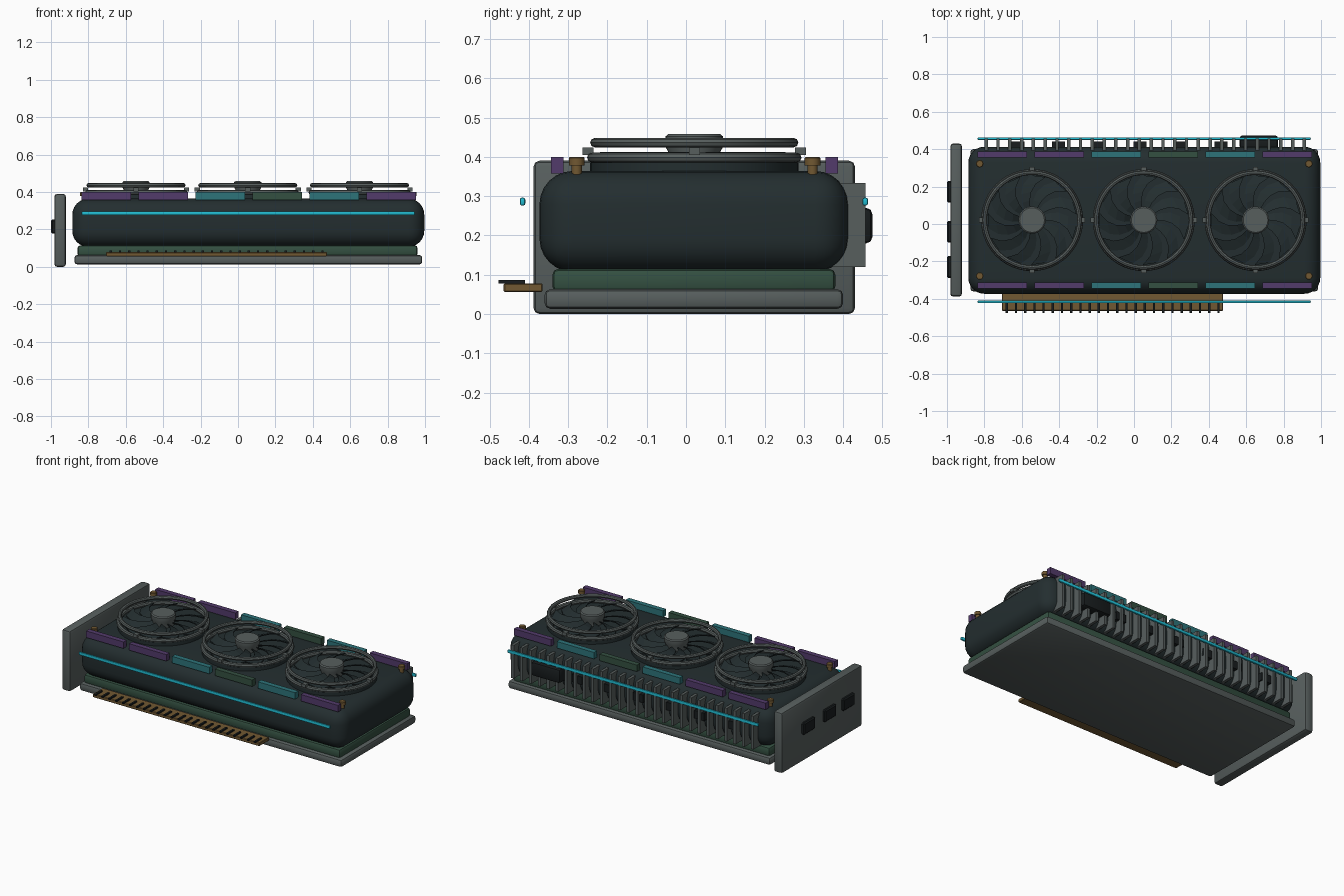
import bpy, bmesh, math
from mathutils import Matrix, Vector

if "Cube" in bpy.data.objects:
    bpy.data.objects.remove(bpy.data.objects["Cube"])


def material(name, r, g, b):
    m = bpy.data.materials.new(name)
    m.diffuse_color = (r, g, b, 1)
    m.use_nodes = True
    m.node_tree.nodes["Principled BSDF"].inputs["Base Color"].default_value = m.diffuse_color
    return m


GREY = material("metal grey", 0.095, 0.113, 0.111)
DARK = material("dark slate", 0.017, 0.027, 0.029)
BLACK = material("near black", 0.009, 0.012, 0.013)
GREEN = material("board green", 0.034, 0.080, 0.053)
GOLD = material("dull gold", 0.165, 0.098, 0.032)
CYAN = material("light bar cyan", 0.015, 0.50, 0.64)
PURPLE = material("strip purple", 0.085, 0.043, 0.145)
TEAL = material("strip teal", 0.027, 0.175, 0.195)


def finish(bm, name, mat, smooth=True):
    bmesh.ops.recalc_face_normals(bm, faces=bm.faces)
    me = bpy.data.meshes.new(name)
    bm.to_mesh(me)
    bm.free()
    me.materials.append(mat)
    ob = bpy.data.objects.new(name, me)
    bpy.context.collection.objects.link(ob)
    if smooth:
        bpy.ops.object.select_all(action='DESELECT')
        ob.select_set(True)
        bpy.context.view_layer.objects.active = ob
        bpy.ops.object.shade_smooth_by_angle(angle=math.radians(32))
    return ob


def add_box(bm, x, y, z, bevel=0, seg=2):
    """Box from (min, max) ranges, with optionally rounded edges."""
    ranges = (x, y, z)
    mid = [(a + b) / 2 for a, b in ranges]
    size = [b - a for a, b in ranges]
    mat = Matrix.Translation(mid) @ Matrix.Diagonal((*size, 1))
    verts = bmesh.ops.create_cube(bm, size=1, matrix=mat)["verts"]
    if bevel:
        edges = list({e for v in verts for e in v.link_edges})
        bmesh.ops.bevel(bm, geom=edges, offset=bevel, segments=seg,
                        profile=0.5, affect='EDGES')


def box(name, mat, x, y, z, bevel=0, seg=2):
    bm = bmesh.new()
    add_box(bm, x, y, z, bevel, seg)
    return finish(bm, name, mat, bevel > 0)


def lathe(name, mat, centre, profile, n=32, closed=False):
    """Revolve (radius, height) points around a vertical axis."""
    bm = bmesh.new()
    rings = []
    for r, z in profile:
        rings.append([bm.verts.new((centre[0] + r * math.cos(2 * math.pi * i / n),
                                    centre[1] + r * math.sin(2 * math.pi * i / n), z))
                      for i in range(n)])
    pairs = list(zip(rings, rings[1:]))
    if closed:
        pairs.append((rings[-1], rings[0]))
    else:
        bm.faces.new(rings[0])
        bm.faces.new(rings[-1])
    for a, b in pairs:
        for i in range(n):
            j = (i + 1) % n
            bm.faces.new((a[i], a[j], b[j], b[i]))
    return finish(bm, name, mat)


def ring(name, mat, centre, radius, z, thick):
    tube = [(radius + thick * math.cos(2 * math.pi * k / 8),
             z + thick * math.sin(2 * math.pi * k / 8)) for k in range(8)]
    return lathe(name, mat, centre, tube, 48, True)


# Main body: backplate, board, shroud and mounting bracket
box("backplate", GREY, (-0.875, 0.985), (-0.36, 0.40), (0.013, 0.063), 0.015)
box("circuit_board", GREEN, (-0.858, 0.96), (-0.34, 0.38), (0.055, 0.115), 0.015)
box("shroud", DARK, (-0.886, 0.996), (-0.373, 0.413), (0.107, 0.364), 0.085, 6)
box("bracket", GREY, (-0.982, -0.92), (-0.388, 0.43), (0.0, 0.39), 0.015)

# Display ports on the outer face of the bracket
for i, y in enumerate((0.172, -0.042, -0.23)):
    box(f"port_{i + 1}", BLACK, (-1.0, -0.975), (y - 0.058, y + 0.058),
        (0.177, 0.253), 0.007, 1)

# Edge connector with dark contact pins
box("edge_connector", GOLD, (-0.705, 0.476), (-0.464, -0.365), (0.056, 0.078), 0.003, 1)
bm = bmesh.new()
for i in range(24):
    x = -0.68 + i * 0.0492
    add_box(bm, (x - 0.006, x + 0.006), (-0.477, -0.41), (0.077, 0.087))
finish(bm, "connector_pins", BLACK, False)

# Heat sink fins along the rear, with small clips between them
bm = bmesh.new()
for i in range(28):
    x = -0.79 + i * 0.063
    add_box(bm, (x - 0.009, x + 0.009), (0.37, 0.457), (0.12, 0.333))
finish(bm, "cooling_fins", GREY, False)
bm = bmesh.new()
for i in range(6):
    x = -0.62 + i * 0.217
    add_box(bm, (x - 0.035, x + 0.035), (0.405, 0.442), (0.20, 0.25))
finish(bm, "rear_clips", BLACK, False)
box("power_socket", BLACK, (0.565, 0.77), (0.40, 0.474), (0.18, 0.27), 0.015)

# Long light bars, front and rear
for name, y in (("front_light_bar", -0.416), ("rear_light_bar", 0.456)):
    box(name, CYAN, (-0.836, 0.945), (y - 0.007, y + 0.007), (0.276, 0.296), 0.005)

# Coloured strips along both upper edges
for side, y in (("front", -0.328), ("rear", 0.371)):
    for i, mat in enumerate((PURPLE, PURPLE, TEAL, GREEN, TEAL, PURPLE)):
        x = -0.836 + i * 0.3045
        box(f"{side}_strip_{i + 1}", mat, (x, x + 0.264),
            (y - 0.016, y + 0.016), (0.358, 0.4))

# Corner screws
for i, (x, y) in enumerate([(a, b) for a in (-0.825, 0.935) for b in (-0.278, 0.322)]):
    lathe(f"screw_{i + 1}", GOLD, (x, y),
          [(0.013, 0.345), (0.013, 0.378), (0.02, 0.378), (0.02, 0.397), (0.017, 0.40)], 12)


def fan_blades(name, cx, cy, count=11):
    """Thin swept blades, pitched so that the trailing edge sits lower."""
    bm = bmesh.new()
    for b in range(count):
        start = 2 * math.pi * b / count
        rows = []
        for k in range(5):
            t = k / 4
            r = 0.06 + 0.18 * t
            lead = start - 0.45 * t * t
            row = []
            for ang, z in ((lead, 0.412), (lead + 0.42 - 0.08 * t, 0.392)):
                row.append((cx + r * math.cos(ang), cy + r * math.sin(ang), z))
            rows.append(row)
        layers = []
        for dz in (0, -0.006):
            layers.append([[bm.verts.new(Vector(p) + Vector((0, 0, dz))) for p in row]
                           for row in rows])
        top, low = layers
        for k in range(4):
            for lay in layers:
                bm.faces.new((lay[k][0], lay[k][1], lay[k + 1][1], lay[k + 1][0]))
            for s in (0, 1):
                bm.faces.new((top[k][s], top[k + 1][s], low[k + 1][s], low[k][s]))
        for k in (0, 4):
            bm.faces.new((top[k][0], top[k][1], low[k][1], low[k][0]))
    return finish(bm, name, DARK, False)


# Three fans: base disc, two rings, clips, blades and hub
for i, cx in enumerate((-0.545, 0.052, 0.65)):
    c, n = (cx, 0.021), i + 1
    lathe(f"fan_{n}_base", DARK, c, [(0.265, 0.355), (0.265, 0.386)], 48)
    ring(f"fan_{n}_lower_ring", GREY, c, 0.260, 0.398, 0.013)
    ring(f"fan_{n}_upper_ring", GREY, c, 0.253, 0.436, 0.012)
    fan_blades(f"fan_{n}_blades", *c)
    lathe(f"fan_{n}_hub", GREY, c,
          [(0.065, 0.384), (0.065, 0.41), (0.073, 0.425), (0.073, 0.452), (0.066, 0.458)], 24)
    bm = bmesh.new()
    for dx, dy in ((1, 0), (-1, 0), (0, 1), (0, -1)):
        x, y = c[0] + dx * 0.27, c[1] + dy * 0.27
        add_box(bm, (x - 0.014, x + 0.014), (y - 0.014, y + 0.014), (0.404, 0.424))
    finish(bm, f"fan_{n}_clips", GREY, False)
